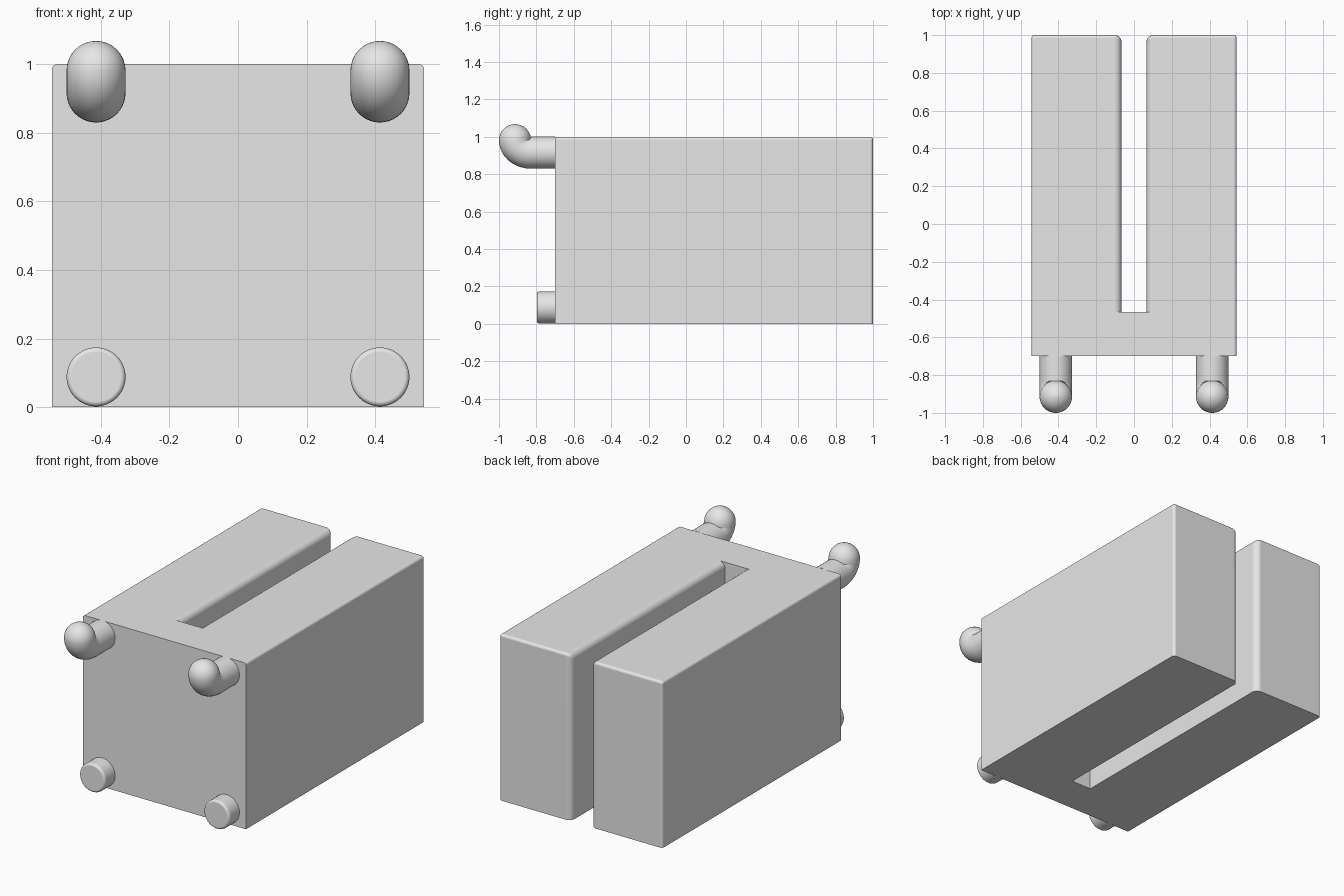
import bpy
import bmesh
from math import pi, sin, cos, radians
from mathutils import Matrix, Vector

cube = bpy.data.objects.get("Cube")
if cube:
    bpy.data.objects.remove(cube, do_unlink=True)

grey = bpy.data.materials.new("light_grey")
grey.use_nodes = True
grey.diffuse_color = (0.8, 0.8, 0.8, 1)
grey.node_tree.nodes["Principled BSDF"].inputs["Base Color"].default_value = (0.8, 0.8, 0.8, 1)

HALF_W, FRONT, SLOT_END, BACK, TOP = 0.543, -0.7, -0.465, 1.0, 1.0
SLOT = 0.066
BIG, SMALL = 0.037, 0.016
PEG_X, PEG_R = 0.414, 0.086


def finish(name, bm, radius_of=None):
    """Make an object; radius_of gives the rounding of each edge."""
    bmesh.ops.recalc_face_normals(bm, faces=bm.faces)
    if radius_of:
        layer = bm.edges.layers.float.new("bevel_weight_edge")
        for e in bm.edges:
            e[layer] = radius_of(*[v.co for v in e.verts]) / BIG
    mesh = bpy.data.meshes.new(name)
    bm.to_mesh(mesh)
    bm.free()
    mesh.materials.append(grey)
    obj = bpy.data.objects.new(name, mesh)
    bpy.context.collection.objects.link(obj)
    bpy.ops.object.select_all(action="DESELECT")
    obj.select_set(True)
    bpy.context.view_layer.objects.active = obj
    if radius_of:
        bevel = obj.modifiers.new("rounding", "BEVEL")
        bevel.limit_method = "WEIGHT"
        bevel.width = BIG
        bevel.segments = 6
        bpy.ops.object.modifier_apply(modifier=bevel.name)
    bpy.ops.object.shade_smooth_by_angle(angle=radians(35))
    normals = obj.modifiers.new("flat_faces", "WEIGHTED_NORMAL")
    normals.keep_sharp = True
    return obj


def box(name, x, y, z, radius_of):
    bm = bmesh.new()
    bmesh.ops.create_cube(bm, size=1)
    for v in bm.verts:
        v.co = [lim[int(c > 0)] for c, lim in zip(v.co, (x, y, z))]
    finish(name, bm, radius_of)


def same(a, b, axis, value):
    return abs(a[axis] - value) < 1e-4 and abs(b[axis] - value) < 1e-4


def arm_radius(a, b):
    top, back = same(a, b, 2, TOP), same(a, b, 1, BACK)
    inner = abs(abs(a.x) - SLOT) < 1e-4 and abs(a.x - b.x) < 1e-4
    if inner and (top or back):
        return BIG
    outer = abs(abs(a.x) - HALF_W) < 1e-4 and abs(a.x - b.x) < 1e-4
    if (top and back) or (outer and (top or back)):
        return SMALL
    return 0


def bar_radius(a, b):
    return SMALL if same(a, b, 2, TOP) and abs(a.x - b.x) < 1e-4 else 0


# Front crossbar joining the two arms
box("front_block", (-HALF_W, HALF_W), (FRONT, SLOT_END), (0, TOP), bar_radius)


def hook(name, x):
    """Tube running forward, bending up, with a domed tip."""
    start_z, bend_y, reach, rise = 0.916, -0.83, 0.084, 0.066
    steps, sides, dome = 10, 40, 8
    path = [(FRONT, start_z, 0, 1)]
    for i in range(steps + 1):
        t = i / steps * pi / 2
        path.append((bend_y - reach * sin(t), start_z + rise * (1 - cos(t)), t, 1))
    ty, tz = path[-1][:2]
    for i in range(1, dome + 1):
        t = i / dome * pi / 2
        path.append((ty, tz + PEG_R * sin(t), pi / 2, max(cos(t), 0.01)))
    bm = bmesh.new()
    rings = []
    for y, z, tilt, scale in path:
        ring = []
        for k in range(sides):
            a = 2 * pi * k / sides
            r = PEG_R * scale
            u = r * sin(a)
            ring.append(bm.verts.new((x + r * cos(a), y + u * sin(tilt), z + u * cos(tilt))))
        rings.append(ring)
    for lo, hi in zip(rings, rings[1:]):
        for k in range(sides):
            n = (k + 1) % sides
            bm.faces.new((lo[k], lo[n], hi[n], hi[k]))
    bm.faces.new(rings[0])
    bm.faces.new(rings[-1])
    finish(name, bm)


def peg(name, x):
    """Short round stub with a softened front rim."""
    tip = -0.797
    bm = bmesh.new()
    place = Matrix.Translation(Vector((x, (FRONT + tip) / 2, 0.088))) @ Matrix.Rotation(pi / 2, 4, "X")
    bmesh.ops.create_cone(bm, cap_ends=True, segments=48, radius1=PEG_R, radius2=PEG_R,
                          depth=FRONT - tip, matrix=place)
    finish(name, bm, lambda a, b: 0.014 if same(a, b, 1, tip) else 0)


# Mirrored parts
for side, s in (("left", 1), ("right", -1)):
    box(side + "_arm", sorted((s * SLOT, s * HALF_W)), (SLOT_END, BACK), (0, TOP), arm_radius)
    hook(side + "_upper_hook", s * PEG_X)
    peg(side + "_lower_peg", s * PEG_X)
